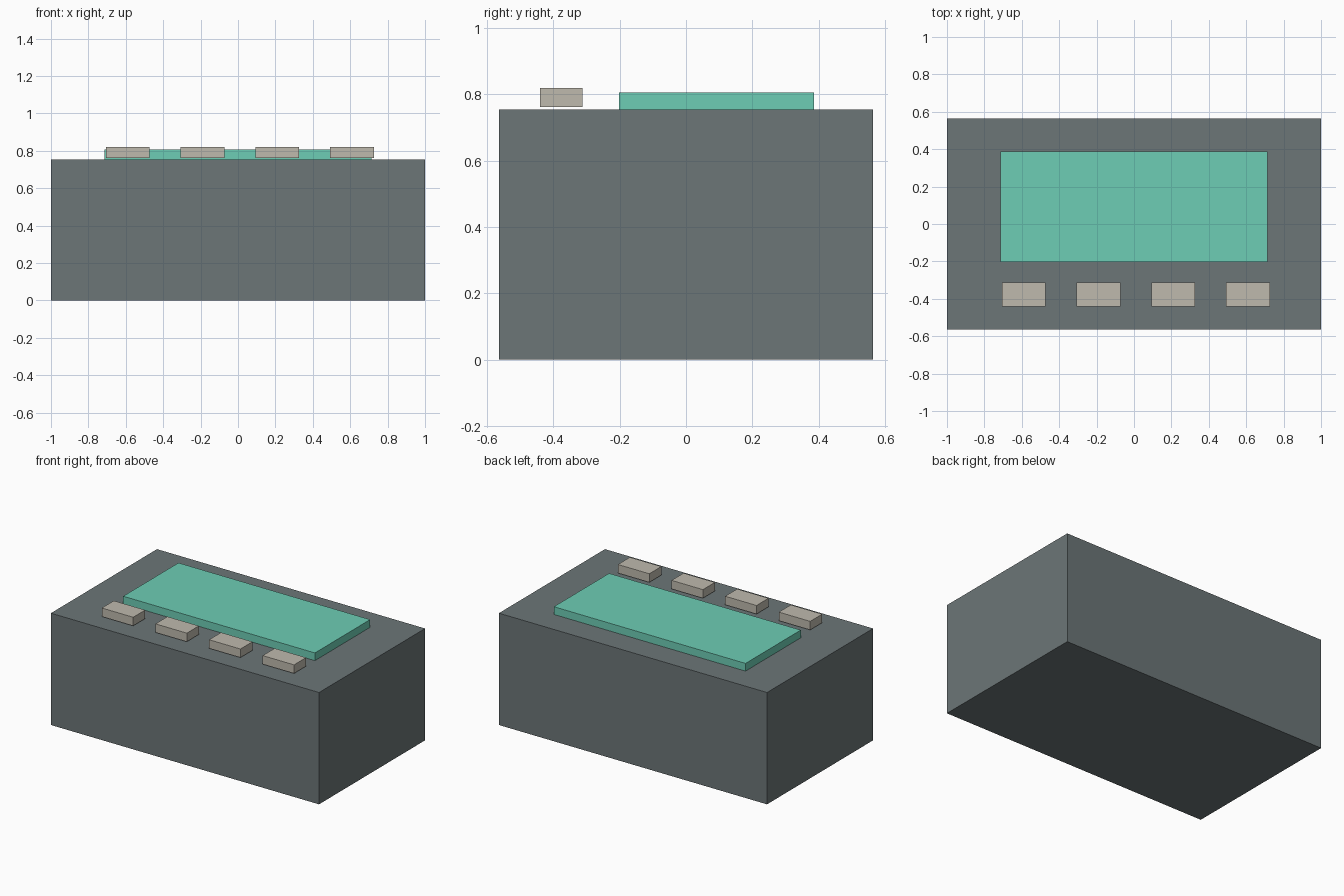
import bpy

if "Cube" in bpy.data.objects:
    bpy.data.objects.remove(bpy.data.objects["Cube"])


def material(name, rgb):
    mat = bpy.data.materials.new(name)
    mat.diffuse_color = (*rgb, 1.0)
    mat.use_nodes = True
    mat.node_tree.nodes["Principled BSDF"].inputs["Base Color"].default_value = mat.diffuse_color
    return mat


def box(name, x, y, z, mat):
    """Box spanning the given (min, max) ranges."""
    spans = (x, y, z)
    bpy.ops.mesh.primitive_cube_add(size=1, location=[(a + b) / 2 for a, b in spans])
    obj = bpy.context.object
    obj.name = name
    obj.scale = [b - a for a, b in spans]
    bpy.ops.object.transform_apply(location=False, rotation=False, scale=True)
    obj.data.materials.append(mat)
    return obj


dark = material("dark_casing", (0.15, 0.18, 0.185))
green = material("screen_green", (0.155, 0.61, 0.46))
beige = material("button_beige", (0.52, 0.49, 0.42))

# Main casing
box("casing", (-1, 1), (-0.565, 0.565), (0, 0.754), dark)

# Raised display panel
box("screen", (-0.715, 0.715), (-0.202, 0.387), (0.754, 0.806), green)

# Row of four buttons, hovering just above the casing
for i in range(4):
    cx = -0.59 + 0.4 * i
    box(f"button_{i + 1}", (cx - 0.117, cx + 0.117), (-0.441, -0.313), (0.762, 0.82), beige)
